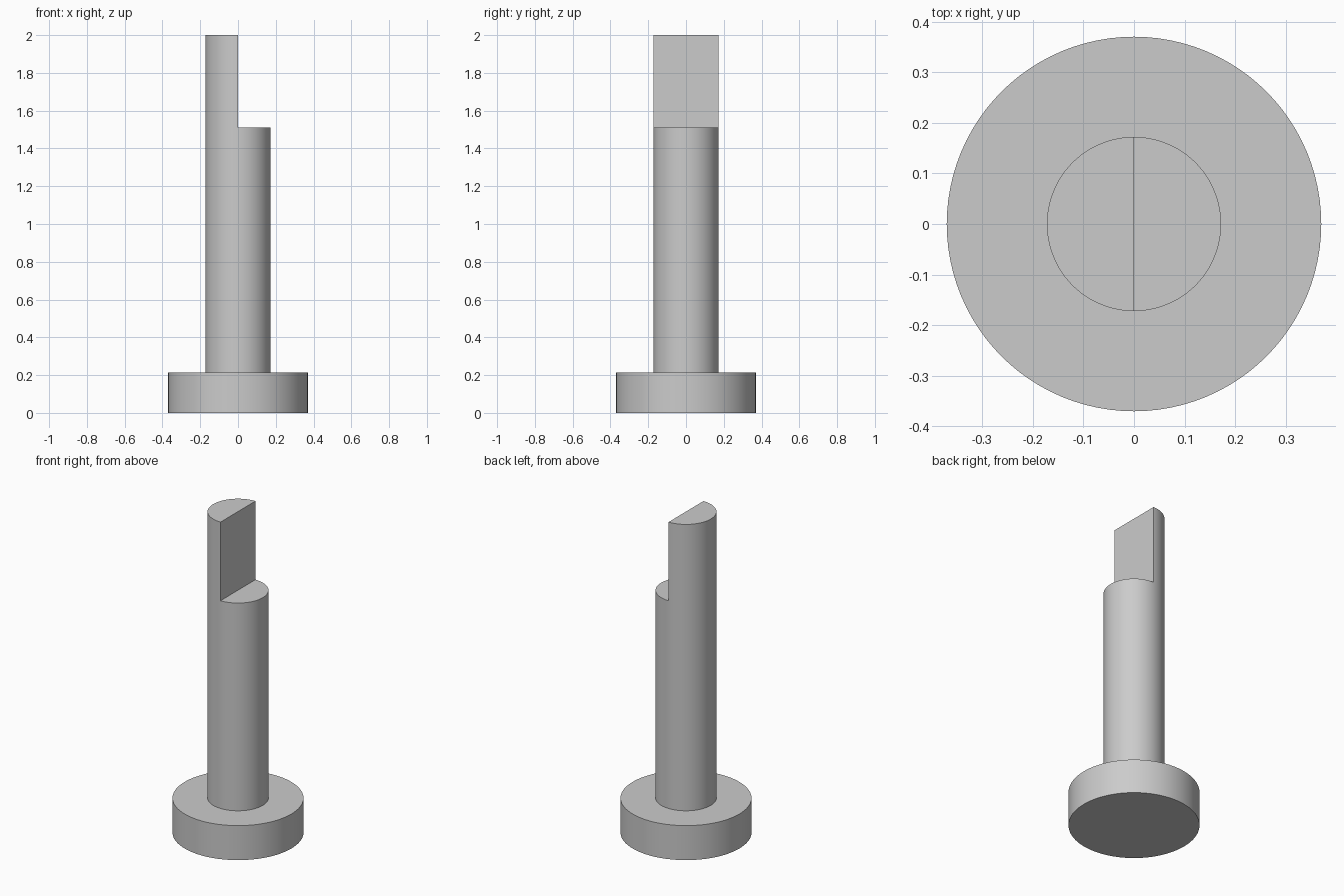
import bpy
import bmesh
from mathutils import Vector

SEGMENTS = 96
BASE_R, BASE_H = 0.37, 0.215
SHAFT_R, STEP_Z, TOP_Z = 0.172, 1.51, 2.0

if "Cube" in bpy.data.objects:
    bpy.data.objects.remove(bpy.data.objects["Cube"])

grey = bpy.data.materials.new("plain grey")
grey.use_nodes = True
colour = (0.6, 0.6, 0.6, 1)
grey.diffuse_color = colour
grey.node_tree.nodes["Principled BSDF"].inputs["Base Color"].default_value = colour


def raise_faces(bm, faces, height):
    """Extrude faces straight up and return the new top faces."""
    result = bmesh.ops.extrude_face_region(bm, geom=faces)["geom"]
    verts = [g for g in result if isinstance(g, bmesh.types.BMVert)]
    bmesh.ops.translate(bm, verts=verts, vec=Vector((0, 0, height)))
    return [g for g in result if isinstance(g, bmesh.types.BMFace)]


def disc(radius):
    bm = bmesh.new()
    bmesh.ops.create_circle(bm, cap_ends=True, segments=SEGMENTS, radius=radius)
    return bm


def finish(bm, name, z=0):
    bmesh.ops.recalc_face_normals(bm, faces=bm.faces[:])
    mesh = bpy.data.meshes.new(name)
    bm.to_mesh(mesh)
    bm.free()
    mesh.materials.append(grey)
    obj = bpy.data.objects.new(name, mesh)
    obj.location.z = z
    bpy.context.collection.objects.link(obj)
    bpy.ops.object.select_all(action="DESELECT")
    obj.select_set(True)
    bpy.context.view_layer.objects.active = obj
    bpy.ops.object.shade_smooth_by_angle()


# Round base
bm = disc(BASE_R)
bottom = bm.faces[:]
bmesh.ops.duplicate(bm, geom=bottom)
raise_faces(bm, bottom, BASE_H)
bmesh.ops.remove_doubles(bm, verts=bm.verts[:], dist=0.0001)
finish(bm, "round_base")

# Shaft: round up to the step, then only the -x half carries on
bm = disc(SHAFT_R)
top = raise_faces(bm, bm.faces[:], STEP_Z - BASE_H)
ends = [v for v in top[0].verts if abs(v.co.x) < 0.0001]
bmesh.ops.connect_verts(bm, verts=ends)
half = [f for f in bm.faces if f.calc_center_median().x < -0.01
        and all(v.co.z > 1 for v in f.verts)]
raise_faces(bm, half, TOP_Z - STEP_Z)
finish(bm, "stepped_shaft", BASE_H)
